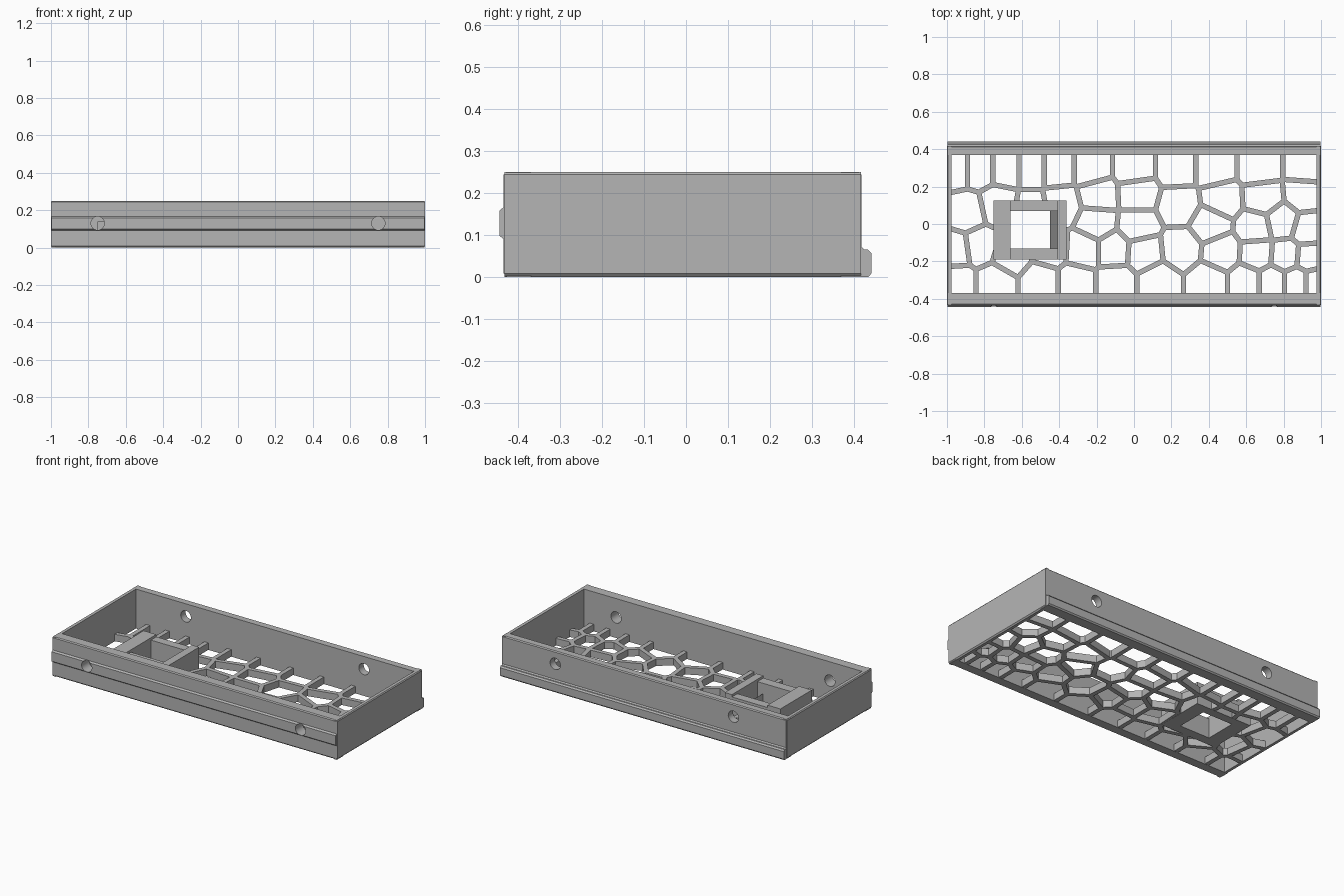
import bpy, bmesh
from math import pi, radians
from mathutils import Vector, Matrix

old = bpy.data.objects.get("Cube")
if old:
    bpy.data.objects.remove(old)

grey = bpy.data.materials.new("plain grey")
grey.use_nodes = True
colour = (0.46, 0.46, 0.46, 1)
grey.diffuse_color = colour
grey.node_tree.nodes["Principled BSDF"].inputs["Base Color"].default_value = colour


def finish(name, bm):
    bmesh.ops.recalc_face_normals(bm, faces=bm.faces)
    mesh = bpy.data.meshes.new(name)
    bm.to_mesh(mesh)
    bm.free()
    mesh.materials.append(grey)
    obj = bpy.data.objects.new(name, mesh)
    bpy.context.collection.objects.link(obj)
    return obj


def add_prism(bm, points, shift):
    """Extrude a closed loop of 3D points along shift."""
    face = bm.faces.new([bm.verts.new(p) for p in points])
    new = bmesh.ops.extrude_face_region(bm, geom=[face], use_keep_orig=True)
    moved = [v for v in new["geom"] if isinstance(v, bmesh.types.BMVert)]
    bmesh.ops.translate(bm, verts=moved, vec=shift)


def prism(name, points, shift):
    bm = bmesh.new()
    add_prism(bm, points, shift)
    return finish(name, bm)


def box(name, x0, x1, y0, y1, z0, z1):
    loop = [(x0, y0, z0), (x1, y0, z0), (x1, y1, z0), (x0, y1, z0)]
    return prism(name, loop, (0, 0, z1 - z0))


def cut(obj, cutter):
    """Subtract the cutter, bake the result and drop the cutter."""
    cutter.hide_render = True
    mod = obj.modifiers.new("cut", "BOOLEAN")
    mod.operation, mod.solver, mod.object = "DIFFERENCE", "EXACT", cutter
    bpy.context.view_layer.update()
    graph = bpy.context.evaluated_depsgraph_get()
    mesh = bpy.data.meshes.new_from_object(obj.evaluated_get(graph))
    obj.modifiers.clear()
    obj.data = mesh
    bpy.data.objects.remove(cutter)


def drill(wall, x, y, z):
    """Round screw hole running front to back."""
    for side in (-x, x):
        bm = bmesh.new()
        turn = Matrix.Translation((side, y, z)) @ Matrix.Rotation(pi / 2, 4, "X")
        bmesh.ops.create_cone(bm, cap_ends=True, segments=32, radius1=0.036,
                              radius2=0.036, depth=0.3, matrix=turn)
        cut(wall, finish("hole_cutter", bm))
    bpy.ops.object.select_all(action="DESELECT")
    wall.select_set(True)
    bpy.context.view_layer.objects.active = wall
    bpy.ops.object.shade_smooth_by_angle(angle=radians(25))


# Long walls: front with a raised ridge, back with a foot ledge
END = 0.996
front = [(-.37, 0), (-.427, 0), (-.435, .008), (-.435, .09), (-.445, .098),
         (-.445, .158), (-.435, .166), (-.435, .244), (-.429, .25), (-.37, .25)]
back = [(.37, 0), (.435, 0), (.442, .008), (.442, .056), (.434, .065),
        (.425, .065), (.418, .072), (.418, .244), (.412, .25), (.37, .25)]
walls = [prism(name, [(-END, y, z) for y, z in profile], (2 * END, 0, 0))
         for name, profile in (("front_wall", front), ("back_wall", back))]
drill(walls[0], 0.75, -0.4, 0.13)
drill(walls[1], 0.625, 0.4, 0.17)

# Thin end walls, plus the ends of the ledge
for name, s in (("left_end_wall", 1), ("right_end_wall", -1)):
    profile = [(.975, 0), (.993, 0), (1, .008), (1, .244), (.995, .25), (.975, .25)]
    prism(name, [(s * x, -.433, z) for x, z in profile], (0, .85, 0))

# Floor lattice: irregular cells, each nearest to its own seed point (hundredths)
rows = {
    30: [-95, -83, -68, -55, -41, -23, 0, 23, 43, 67, 92],
    -31: [-95, -74, -50, -31, -10, 13, 40, 60, 74, 87, 97],
}
seeds = [(x, y) for y, row in rows.items() for x in row]
seeds += [(-90, 6), (-72, 10), (-55, 7), (-39, 10), (-19, 15), (2, 16), (24, 10),
          (47, 13), (69, 14), (91, 16), (-96, -14), (-82, -12), (-66, -17),
          (-45, -13), (-20, 1), (2, -1), (-27, -14), (-11, -14), (5, -15),
          (25, -13), (41, 0), (47, -15), (65, -2), (79, 1), (93, -3),
          (66, -16), (81, -17), (94, -18)]
seeds = [Vector(s) / 100 for s in seeds]
HALF_STRUT = 0.014


def clip(poly, point, normal):
    """Keep the part of a polygon behind a line."""
    out = []
    for a, b in zip(poly, poly[1:] + poly[:1]):
        da, db = (a - point).dot(normal), (b - point).dot(normal)
        if da <= 0:
            out.append(a)
        if da * db < 0:
            out.append(a.lerp(b, da / (da - db)))
    return out


cells = bmesh.new()
for seed in seeds:
    poly = [Vector((x * .975, y * .37)) for x, y in ((-1, -1), (1, -1), (1, 1), (-1, 1))]
    for other in seeds:
        if other != seed and poly:
            normal = (other - seed).normalized()
            poly = clip(poly, (seed + other) / 2 - normal * HALF_STRUT, normal)
    if len(poly) > 2:
        add_prism(cells, [(p.x, p.y, -.1) for p in poly], (0, 0, .3))
floor = box("floor_lattice", -.98, .98, -.375, .375, 0.001, .045)
cut(floor, finish("cell_cutter", cells))

# Socket holder standing on the floor, open through the bottom
X0, X1, Y0, Y1 = -.66, -.41, -.13, .07
cut(floor, box("opening_cutter", X0, X1, Y0, Y1, -.1, .2))
box("holder_right_bar", -.75, X0, -.19, .125, 0, .14)
box("holder_left_bar", X1, -.36, -.19, .125, 0, .14)
box("holder_front_bar", X0, X1, -.19, Y0, 0, .125)
box("holder_back_bar", X0, X1, Y1, .125, 0, .125)
catch = [(-.45, 0), (X1, 0), (X1, .02), (-.45, .06)]
prism("holder_catch", [(x, Y0, z) for x, z in catch], (0, Y1 - Y0, 0))
